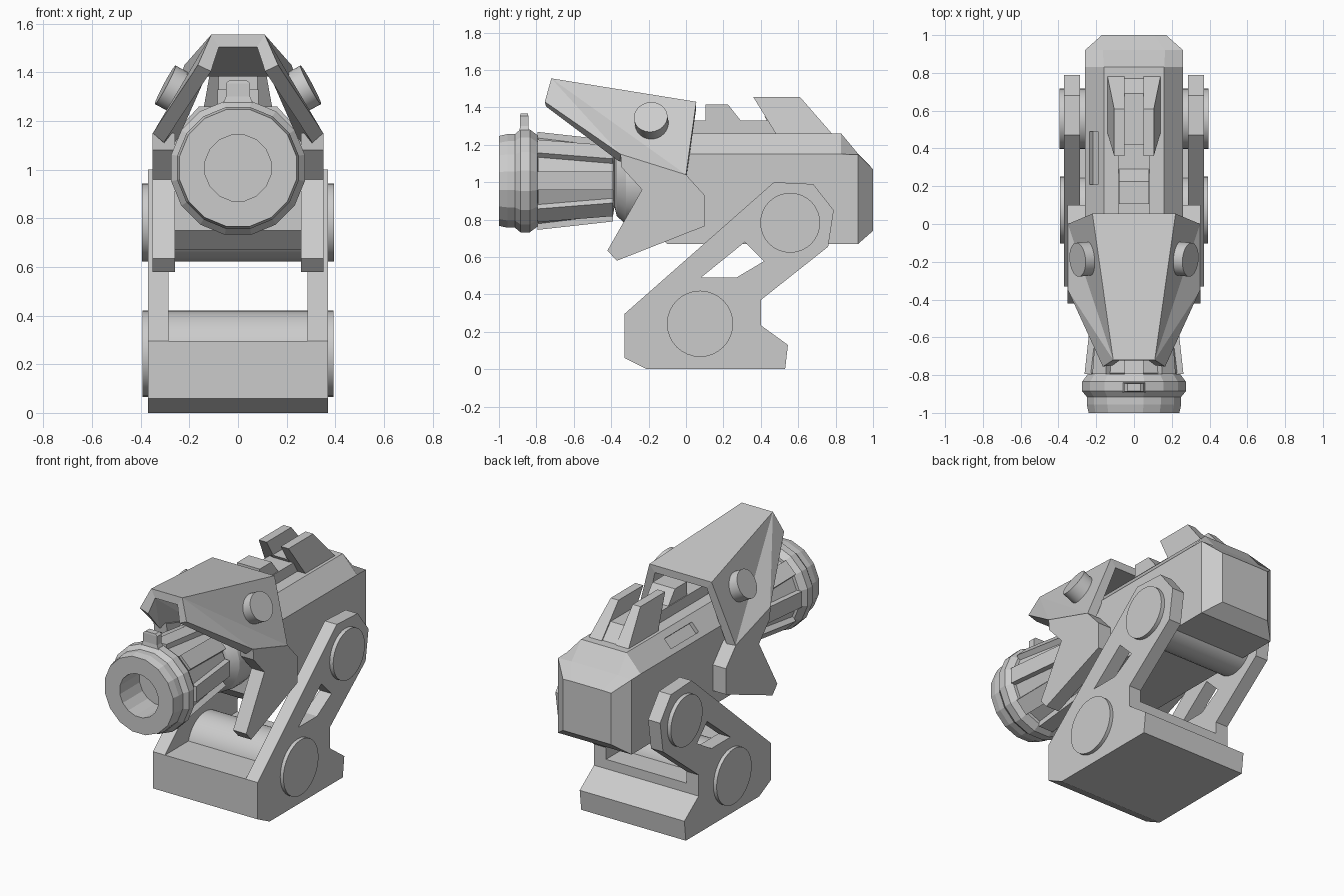
import bpy, bmesh
from math import pi, radians, cos, sin
from mathutils import Vector, Matrix

if "Cube" in bpy.data.objects:
    bpy.data.objects.remove(bpy.data.objects["Cube"])


def finish(name, bm, smooth=False):
    bmesh.ops.recalc_face_normals(bm, faces=bm.faces)
    me = bpy.data.meshes.new(name)
    bm.to_mesh(me)
    bm.free()
    ob = bpy.data.objects.new(name, me)
    bpy.context.collection.objects.link(ob)
    if smooth:
        bpy.ops.object.select_all(action='DESELECT')
        ob.select_set(True)
        bpy.context.view_layer.objects.active = ob
        bpy.ops.object.shade_smooth_by_angle(angle=radians(20))
    return ob


def add_loft(bm, rings, closed=False):
    vs = [[bm.verts.new(p) for p in r] for r in rings]
    n = len(vs[0])
    for a, b in zip(vs, vs[1:]):
        for i in range(n):
            j = (i + 1) % n
            bm.faces.new((a[i], a[j], b[j], b[i]))
    bm.faces.new(vs[0])
    bm.faces.new(vs[-1])


def prism(name, pts, x0, x1, mirror=False):
    """Side profile (y, z) extruded from x0 to x1."""
    bm = bmesh.new()
    add_loft(bm, [[(x, y, z) for y, z in pts] for x in (x0, x1)])
    ob = finish(name, bm)
    if mirror:
        ob.modifiers.new("mirror", 'MIRROR')
    return ob


def cylinder(name, centre, axis, r, length, n=32):
    bm = bmesh.new()
    rot = Vector((0, 0, 1)).rotation_difference(Vector(axis)).to_matrix().to_4x4()
    bmesh.ops.create_cone(bm, cap_ends=True, segments=n, radius1=r, radius2=r,
                          depth=length, matrix=Matrix.Translation(centre) @ rot)
    return finish(name, bm, True)


def lathe(name, profile, zc, n=16, smooth=False):
    """Profile (radius, y) turned around the barrel axis."""
    bm = bmesh.new()
    rings = [[(r * cos(2 * pi * (i + .5) / n), y, zc + r * sin(2 * pi * (i + .5) / n))
              for i in range(n)] for r, y in profile]
    add_loft(bm, rings)
    return finish(name, bm, smooth)


def cut(ob, cutter):
    m = ob.modifiers.new("cut", 'BOOLEAN')
    m.operation = 'DIFFERENCE'
    m.solver = 'EXACT'
    m.object = cutter
    cutter.hide_render = True
    cutter.hide_set(True)


# Stand: two side arms with a window, and the base block between them
arm = prism("side_arms", [(-.33, .295), (-.33, .06), (-.21, 0), (.53, 0), (.545, .13),
                          (.40, .235), (.40, .37), (.76, .655), (.79, .85),
                          (.68, .99), (.47, 1.0)], .285, .37, True)
cut(arm, prism("arm_window_cutter", [(.08, .49), (.315, .68), (.417, .578), (.27, .49)], -.5, .5))
prism("base_block", [(-.33, .295), (-.33, .06), (-.21, 0), (.53, 0), (.545, .13),
                     (.40, .235), (.40, .295)], -.285, .285)
cylinder("lower_pivot", (0, .075, .243), (1, 0, 0), .177, .785)
cylinder("upper_pivot", (0, .557, .783), (1, 0, 0), .16, .79)

# Receiver body, lofted front to back: y, half width, half top, low, shoulder, top
bm = bmesh.new()
add_loft(bm, [[(-w, y, lo), (w, y, lo), (w, y, sh), (t, y, hi), (-t, y, hi), (-w, y, sh)]
              for y, w, t, lo, sh, hi in (
    (-.18, .26, .16, .75, 1.15, 1.26), (-.10, .26, .16, .67, 1.15, 1.26),
    (.83, .26, .16, .67, 1.15, 1.26), (.92, .26, .165, .67, 1.148, 1.152),
    (1.0, .17, .11, .74, 1.068, 1.07))])
body = finish("body", bm)

# Slot in the left shoulder
bm = bmesh.new()
bmesh.ops.create_cube(bm, size=1, matrix=Matrix.Translation((-.213, .35, 1.202))
                      @ Matrix.Rotation(radians(-47.7), 4, 'Y')
                      @ Matrix.Diagonal((.07, .28, .05, 1)))
cut(body, finish("slot_cutter", bm))

# Rail and rear sight on top of the body
prism("top_rail", [(-.1, 1.25), (-.1, 1.33), (.5, 1.33), (.5, 1.25)], -.085, .085)
prism("rail_block", [(.105, 1.32), (.105, 1.415), (.225, 1.415), (.30, 1.32)], -.08, .08)
prism("sight_floor", [(.48, 1.25), (.42, 1.35), (.69, 1.35), (.78, 1.25)], -.06, .06)
bm = bmesh.new()
prong = [(.36, 1.455), (.61, 1.455), (.78, 1.26), (.48, 1.26)]
add_loft(bm, [[(.05, y, z) for y, z in prong],
              [(.105 if z > 1.4 else .14, y, z) for y, z in prong]])
finish("sight_prongs", bm).modifiers.new("mirror", 'MIRROR')

# Hood: roof and sloping sides given thickness
bm = bmesh.new()
half = [(.11, -.72, 1.555), (.22, .055, 1.43), (.35, 0, 1.04), (.35, -.35, 1.15), (.165, -.755, 1.43)]
R = [bm.verts.new(p) for p in half]
L = [bm.verts.new((-x, y, z)) for x, y, z in half]
bm.faces.new((R[0], R[1], L[1], L[0]))
for s in (R, L):
    bm.faces.new((s[0], s[1], s[2]))
    bm.faces.new((s[0], s[2], s[3]))
    bm.faces.new((s[0], s[3], s[4]))
hood = finish("hood", bm)
up = max(hood.data.polygons, key=lambda p: abs(p.normal.z)).normal.z
sol = hood.modifiers.new("thickness", 'SOLIDIFY')
sol.thickness = .06
sol.offset = -1 if up > 0 else 1

# Cheek plates hanging from the hood
prism("cheek_plates", [(-.35, 1.15), (-.345, 1.08), (-.235, .96), (-.42, .635), (-.37, .58),
                       (.10, .765), (.10, .93), (0, 1.04)], .26, .352, True)
for s, side in ((1, "right"), (-1, "left")):
    cylinder("hood_bolt_" + side, (s * .255, -.185, 1.325), (s * .88, -.08, .47), .09, .1)

# Barrel: muzzle with bore, tapered core, rear collar
ZC = 1.007
lathe("muzzle", [(.138, -.7), (.138, -1), (.245, -1), (.255, -.955), (.255, -.915),
                 (.28, -.885), (.28, -.835), (.25, -.795), (.2, -.79)], ZC)
lathe("barrel_core", [(.2, -.8), (.235, -.79), (.19, -.39), (.13, -.38), (.13, -.1)], ZC)
lathe("rear_collar", [(.13, -.385), (.19, -.37), (.235, -.32), (.245, -.26), (.245, -.12)], ZC, 24, True)

# Cooling fins around the barrel
bm = bmesh.new()
for k in range(8):
    rot = Matrix.Translation((0, 0, ZC)) @ Matrix.Rotation(k * pi / 4, 4, 'Y')
    add_loft(bm, [[rot @ Vector((x, y, r)) for y, r in
                   ((-.795, .262), (-.39, .217), (-.39, .13), (-.795, .15))] for x in (-.05, .05)])
finish("barrel_fins", bm)

# Front sight post
bm = bmesh.new()
add_loft(bm, [[(x * w, -.865 + y * d, z) for x, y in ((-1, -1), (1, -1), (1, 1), (-1, 1))]
              for w, d, z in ((.07, .03, 1.25), (.05, .022, 1.3), (.05, .022, 1.355), (.035, .02, 1.367))])
finish("front_sight", bm)
